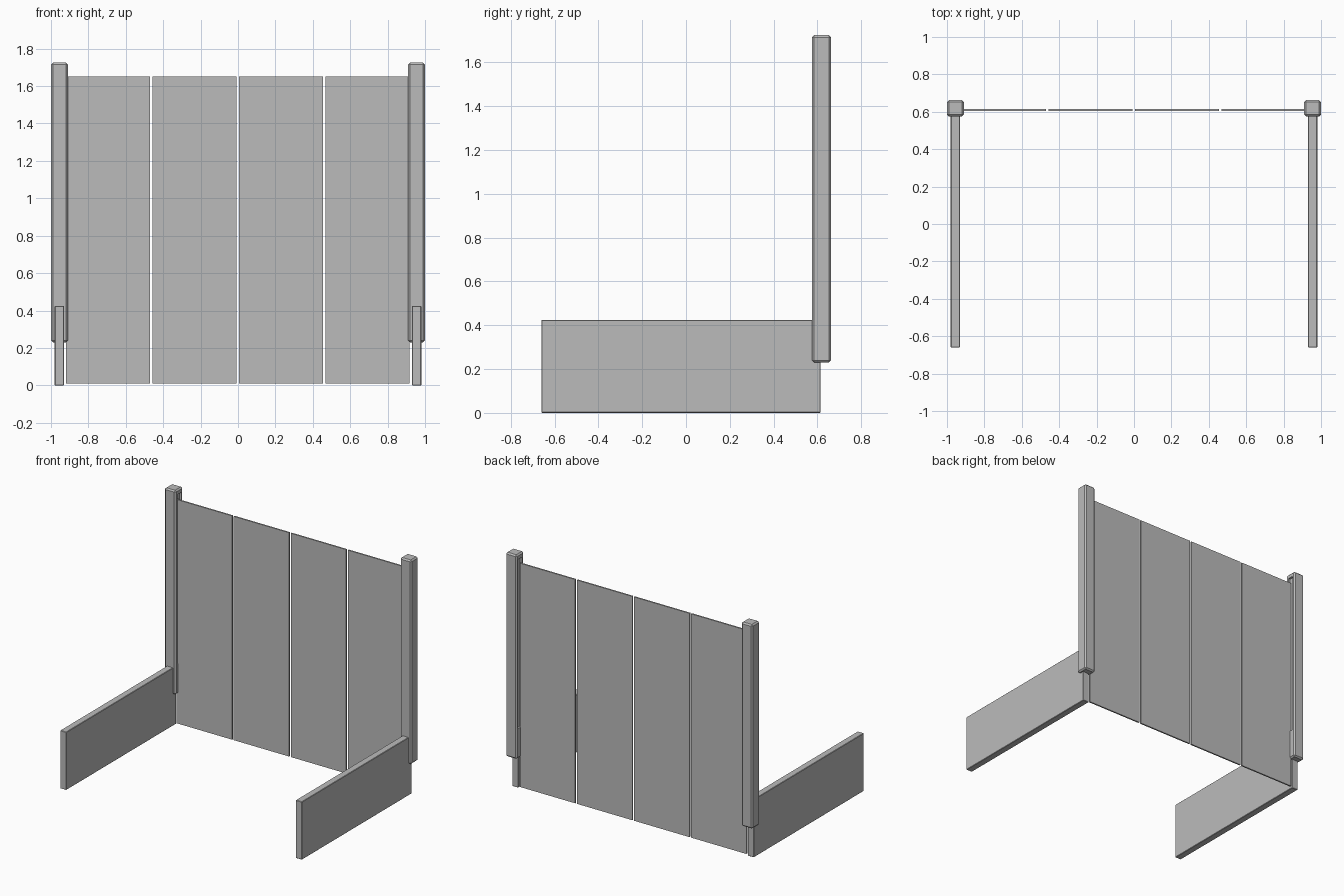
import bpy, bmesh
from mathutils import Vector

default_cube = bpy.data.objects.get("Cube")
if default_cube:
    bpy.data.objects.remove(default_cube, do_unlink=True)

# One plain grey for every part
grey = bpy.data.materials.new("plain_grey")
grey.use_nodes = True
GREY = (0.5, 0.5, 0.5, 1)
grey.diffuse_color = GREY
grey.node_tree.nodes["Principled BSDF"].inputs["Base Color"].default_value = GREY


def box(name, low, high, chamfer=0):
    """Box between two corners, with optional chamfered edges."""
    low, high = Vector(low), Vector(high)
    bm = bmesh.new()
    bmesh.ops.create_cube(bm, size=1)
    bmesh.ops.scale(bm, vec=high - low, verts=bm.verts)
    if chamfer:
        bmesh.ops.bevel(bm, geom=bm.edges[:], offset=chamfer,
                        segments=1, affect='EDGES')
    mesh = bpy.data.meshes.new(name)
    bm.to_mesh(mesh)
    bm.free()
    mesh.materials.append(grey)
    obj = bpy.data.objects.new(name, mesh)
    obj.location = (low + high) / 2
    bpy.context.collection.objects.link(obj)
    return obj


def mirrored_box(name, side, low, high, chamfer=0):
    """Box given for the +x side, placed on either side."""
    xs = sorted((side * low[0], side * high[0]))
    return box(name, (xs[0], *low[1:]), (xs[1], *high[1:]), chamfer)


for label, side in (("left", 1), ("right", -1)):
    # Low side wall
    mirrored_box(label + "_side_wall", side,
                 (0.93, -0.66, 0), (0.98, 0.615, 0.425), 0.003)

    # Corner post with a shallow groove that receives the back panels
    post = mirrored_box(label + "_corner_post", side,
                        (0.91, 0.575, 0.23), (1, 0.662, 1.725), 0.01)
    cutter = mirrored_box(label + "_groove_cutter", side,
                          (0.89, 0.6, 0.45), (0.925, 0.645, 1.69))
    cutter.hide_render = True
    groove = post.modifiers.new("groove", 'BOOLEAN')
    groove.operation = 'DIFFERENCE'
    groove.solver = 'EXACT'
    groove.object = cutter
    bpy.context.view_layer.objects.active = post
    bpy.ops.object.modifier_apply(modifier=groove.name)
    bpy.data.objects.remove(cutter, do_unlink=True)

# Four thin back panels with narrow gaps
PANELS, START, PITCH, WIDTH = 4, -0.92, 0.4625, 0.449
for i in range(PANELS):
    x = START + i * PITCH
    box(f"back_panel_{i + 1}", (x, 0.604, 0.01), (x + WIDTH, 0.615, 1.65))
